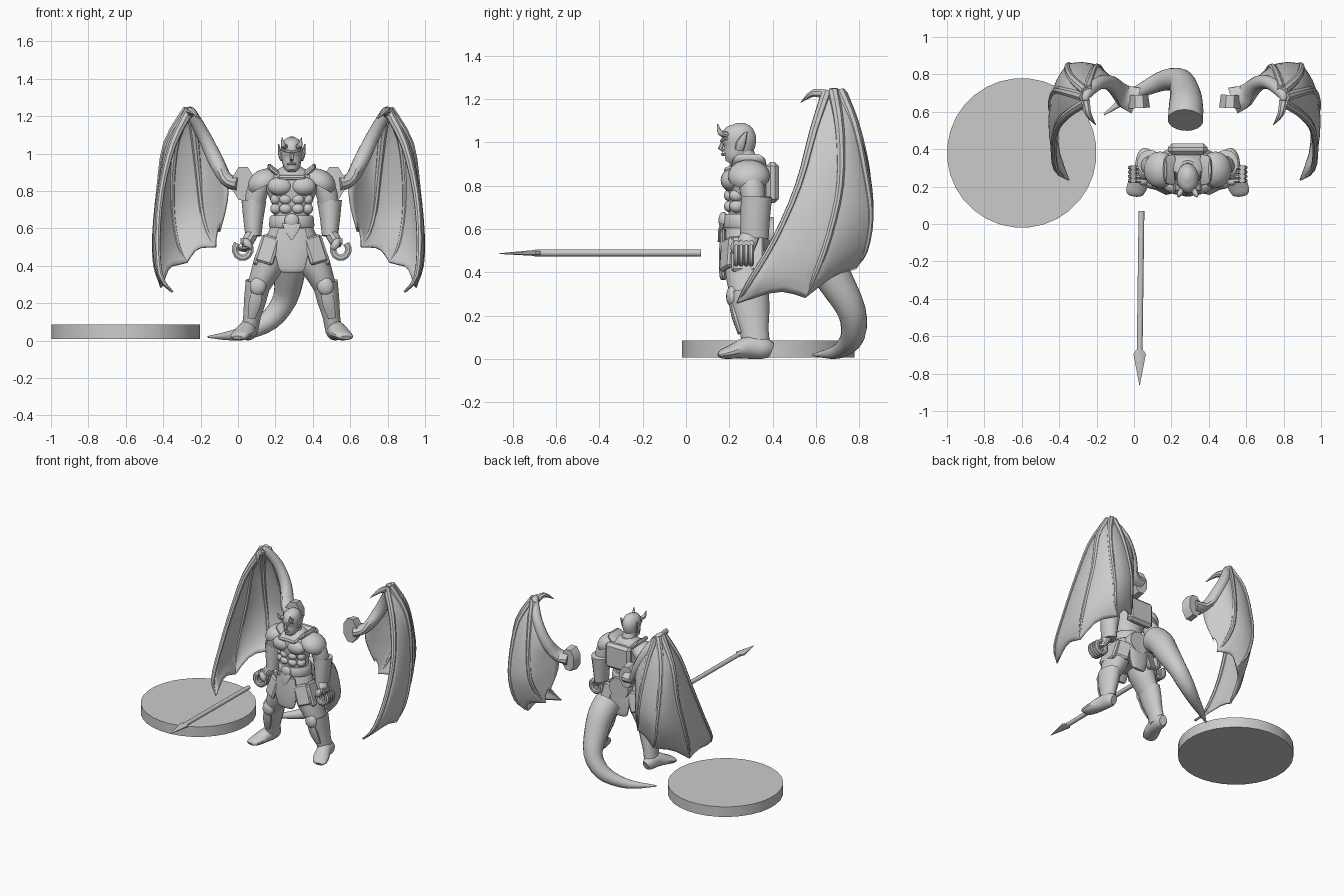
import bpy, bmesh, math
from mathutils import Vector, Matrix

BODY, WING = 0.287, 0.27          # mirror planes of the figure and of the wing pair


def finish(name, bm):
    bmesh.ops.recalc_face_normals(bm, faces=bm.faces)
    me = bpy.data.meshes.new(name)
    bm.to_mesh(me)
    bm.free()
    ob = bpy.data.objects.new(name, me)
    bpy.context.collection.objects.link(ob)
    return ob


def spline(pts, steps):
    """Catmull-Rom through tuples of any length."""
    if steps < 2:
        return [tuple(p) for p in pts]
    out = []
    for i in range(len(pts) - 1):
        p0, p1, p2, p3 = pts[max(i - 1, 0)], pts[i], pts[i + 1], pts[min(i + 2, len(pts) - 1)]
        for k in range(steps):
            t = k / steps
            out.append(tuple(0.5 * (2 * b + (c - a) * t + (2 * a - 5 * b + 4 * c - d) * t * t
                       + (3 * b - a - 3 * c + d) * t ** 3) for a, b, c, d in zip(p0, p1, p2, p3)))
    return out + [tuple(pts[-1])]


def tube(name, rings, sides=16, ref=(0, 1, 0), steps=3):
    """Elliptical loft; each ring is x, y, z, radius, second radius (optional)."""
    rings = spline([r if len(r) == 5 else (*r, r[3]) for r in rings], steps)
    P = [Vector(r[:3]) for r in rings]
    bm = bmesh.new()
    loops = []
    for i, r in enumerate(rings):
        t = (P[min(i + 1, len(P) - 1)] - P[max(i - 1, 0)]).normalized()
        u = Vector(ref).cross(t).normalized()
        v = t.cross(u)
        loops.append([bm.verts.new(P[i] + u * max(r[3], .001) * math.cos(a) + v * max(r[4], .001) * math.sin(a))
                      for a in (2 * math.pi * (k + .5) / sides for k in range(sides))])
    for A, B in zip(loops, loops[1:]):
        for k in range(sides):
            bm.faces.new((A[k], A[(k + 1) % sides], B[(k + 1) % sides], B[k]))
    bm.faces.new(loops[0])
    bm.faces.new(loops[-1])
    return finish(name, bm)


def ball(name, loc, size, flat=-1.0, rot=(0, 0, 0)):
    bm = bmesh.new()
    bmesh.ops.create_uvsphere(bm, u_segments=18, v_segments=12, radius=1)
    for v in bm.verts:
        v.co.z = max(v.co.z, flat)
    ob = finish(name, bm)
    place(ob, loc, size, rot)
    return ob


def block(name, loc, size, rot=(0, 0, 0), bevel=.01):
    bm = bmesh.new()
    bmesh.ops.create_cube(bm, size=1)
    bm.transform(Matrix.Diagonal((*size, 1)))
    bmesh.ops.bevel(bm, geom=bm.edges[:], offset=bevel, segments=1, affect='EDGES')
    ob = finish(name, bm)
    place(ob, loc, (1, 1, 1), rot)
    return ob


def place(ob, loc, size, rot):
    m = Matrix.Translation(loc)
    for a, ax in zip(rot, 'XYZ'):
        m = m @ Matrix.Rotation(math.radians(a), 4, ax)
    ob.data.transform(m @ Matrix.Diagonal((*size, 1)))


def mirror(ob, cx):
    """Add the opposite copy of a right-hand part."""
    me = ob.data.copy()
    me.transform(Matrix.Translation((2 * cx, 0, 0)) @ Matrix.Diagonal((-1, 1, 1, 1)))
    me.flip_normals()
    twin = bpy.data.objects.new(ob.name + "_left", me)
    bpy.context.collection.objects.link(twin)
    for m in ob.modifiers:
        t = twin.modifiers.new(m.name, m.type)
        t.thickness, t.offset = m.thickness, m.offset
    ob.name += "_right"


def sym(ob):
    mirror(ob, BODY)


C = BODY
# base disc
tube("base_disc", [(-.6, .38, .008, .4), (-.6, .38, .085, .4)], 32, steps=1)
# spear
tube("spear_shaft", [(.04, .07, .49, .016), (.03, -.70, .49, .016)], 12, (0, 0, 1), 1)
tube("spear_head", [(.03, -.67, .49, .017, .016), (.03, -.695, .49, .036, .015), (.03, -.86, .487, .002, .002)],
     8, (0, 0, 1), 1)
# tail
tube("tail", [(.275, .555, .53, .095), (.278, .625, .47, .092), (.275, .69, .36, .083), (.25, .765, .22, .066),
              (.17, .77, .11, .056), (.06, .725, .05, .040), (-.04, .67, .027, .026), (-.16, .585, .02, .005)],
     20, (.6, -.8, 0))

# torso, neck and head
tube("torso", [(C, .28, .56, .115, .09), (C, .28, .65, .098, .085), (C, .28, .72, .103, .088),
               (C, .28, .80, .135, .10), (C, .285, .86, .14, .10), (C, .29, .905, .09, .075), (C, .29, .93, .05, .05)], 24)
tube("neck", [(C, .29, .88, .052), (C, .265, .97, .043)])
tube("head", [(C, .20, .905, .02, .02), (C, .215, .93, .043, .045), (C, .24, .975, .054, .074),
              (C, .245, 1.03, .058, .08), (C, .25, 1.07, .043, .058), (C, .25, 1.09, .012, .015)], 20)
tube("nose", [(C, .175, 1.01, .008), (C, .158, .972, .012), (C, .175, .962, .008)], 6, steps=1)
tube("brow", [(C - .045, .19, 1.02, .008), (C, .167, 1.008, .01), (C + .045, .19, 1.02, .008)], 8, (0, 0, 1))
tube("mouth", [(C - .022, .18, .945, .005), (C, .17, .945, .008), (C + .022, .18, .945, .005)], 8, (0, 0, 1))
sym(tube("horn", [(C + .03, .19, 1.035, .016), (C + .045, .158, 1.045, .013), (C + .052, .145, 1.085, .002)], 10, (1, 0, 0)))
sym(tube("ear", [(C + .05, .245, .965, .012, .02), (C + .062, .255, 1.0, .012, .022), (C + .07, .28, 1.05, .003, .004)], 10))

# chest armour
sym(ball("chest_muscle", (C + .062, .205, .825), (.068, .045, .05)))
for i, z in enumerate((.755, .705)):
    sym(ball(f"abdomen_plate_{i}", (C + .033, .2, z), (.034, .025, .027)))
    sym(ball(f"side_rib_{i}", (C + .085, .235, z), (.03, .035, .03)))
block("collar_plate", (C, .20, .875), (.15, .05, .03), (20, 0, 0))
block("back_plate", (C, .40, .815), (.21, .06, .19), bevel=.02)
tube("tail_socket", [(C, .33, .575, .09), (C, .405, .575, .08)], 20, (0, 0, 1), 1)

# belt and buckle
tube("belt", [(C, .28, .605, .118, .105), (C, .28, .615, .123, .11), (C, .28, .66, .118, .105), (C, .28, .67, .11, .098)],
     24, steps=1)
ball("belt_buckle", (C, .172, .64), (.04, .022, .04))
tube("buckle_tongue", [(C, .168, .625, .055, .012), (C, .16, .59, .04, .014), (C, .15, .54, .004, .004)], 8, steps=1)

# skirt armour
tube("hip_armour", [(C, .28, .62, .11, .095), (C, .28, .54, .14, .11), (C, .28, .46, .155, .105), (C, .28, .43, .13, .09)], 24)
for n, y, k in (("front_flap", .172, 1), ("back_flap", .385, .9)):
    tube(n, [(C, y, .60, .075 * k, .014), (C, y, .5, .095 * k, .02), (C, y, .41, .078 * k, .02),
             (C, y, .375, .065 * k, .016), (C, y, .365, .05 * k, .01)], 12, steps=2)
sym(block("front_tasset", (C + .125, .19, .485), (.10, .03, .15), (-4, -18, 24)))
sym(block("side_tasset", (C + .168, .285, .485), (.03, .15, .17), (0, -18, 0)))
sym(block("rear_tasset", (C + .115, .365, .49), (.10, .03, .15), (4, -18, -22)))

# shoulders and arms
sym(ball("shoulder_pad", (C + .148, .29, .845), (.092, .098, .07), -.25, (0, 28, 0)))
sym(tube("shoulder_pad_ridge", [(C + .075, .29, .89, .02, .085), (C + .115, .29, .925, .016, .075),
                                (C + .118, .29, .945, .006, .05)], 12))
sym(tube("upper_arm", [(C + .14, .29, .87, .05), (C + .175, .30, .82, .058), (C + .195, .31, .75, .056),
                       (C + .20, .315, .68, .045)]))
sym(tube("bracer", [(C + .202, .325, .75, .055, .06), (C + .202, .325, .748, .068, .072), (C + .205, .32, .66, .056, .068),
                    (C + .205, .315, .56, .044, .066), (C + .205, .315, .558, .03, .05)], 14, steps=1))
sym(tube("wrist", [(C + .205, .30, .58, .032, .045), (C + .235, .28, .53, .034, .045), (C + .245, .275, .5, .02, .04)], 12))
for i in range(4):                  # curled fingers around the grip hole
    y = .232 + .023 * i
    ring = [(C + .262 + .041 * math.cos(a), y, .488 + .045 * math.sin(a), .019, .014)
            for a in (math.radians(75 + 30 * k) for k in range(12))]
    sym(tube(f"finger_{i}", ring, 8, steps=1))
sym(ball("thumb", (C + .235, .225, .515), (.022, .02, .035), rot=(0, 30, 0)))

# legs
sym(tube("thigh", [(C + .075, .28, .53, .07, .09), (C + .115, .28, .43, .085, .10), (C + .155, .285, .34, .07, .092),
                   (C + .185, .295, .27, .058, .08)], 18))
sym(tube("boot", [(C + .178, .29, .315, .06, .085), (C + .178, .29, .313, .07, .093), (C + .195, .30, .22, .061, .086),
                  (C + .212, .315, .13, .048, .066), (C + .225, .325, .05, .045, .064)], 14, steps=1))
sym(ball("knee_guard", (C + .18, .215, .29), (.045, .03, .05), rot=(0, -8, 0)))
sym(tube("shin_plate", [(C + .182, .212, .27, .03, .016), (C + .197, .225, .2, .035, .016), (C + .215, .25, .12, .022, .012)], 8))
sym(tube("foot", [(C + .222, .392, .04, .028, .036), (C + .228, .36, .05, .045, .049), (C + .238, .29, .054, .05, .053),
                  (C + .262, .22, .036, .056, .035), (C + .285, .17, .023, .048, .022), (C + .29, .152, .016, .028, .011)],
         14, (0, 0, 1)))

# wings: bony fingers from the wrist, leading edge first
fingers = [
    [(.80, .65, 1.23), (.89, .59, 1.05), (.95, .52, .80), (.97, .41, .55), (.955, .29, .35), (.89, .235, .26)],
    [(.81, .68, 1.235), (.92, .71, 1.05), (.96, .71, .80), (.983, .66, .57), (.98, .60, .40), (.95, .55, .285)],
    [(.80, .71, 1.235), (.87, .775, 1.08), (.895, .825, .85), (.89, .85, .66), (.86, .825, .50), (.81, .78, .42)],
    [(.79, .72, 1.225), (.77, .78, 1.08), (.75, .83, .88), (.73, .84, .70), (.70, .80, .58), (.66, .75, .50)],
    [(.78, .70, 1.21), (.72, .765, 1.10), (.66, .765, .97), (.605, .69, .87), (.60, .69, .75), (.64, .74, .58)],
]
ROWS, COLS = 20, 5
curves = [[Vector(p) for p in spline(f, 12)] for f in fingers]


def at(curve, t):
    x = t * (len(curve) - 1)
    i = min(int(x), len(curve) - 2)
    return curve[i].lerp(curve[i + 1], x - i)


bm = bmesh.new()
cols = []
for j in range((len(curves) - 1) * COLS + 1):
    g = min(j // COLS, len(curves) - 2)
    f = j / COLS - g
    sag = math.sin(math.pi * f)
    col = []
    for r in range(ROWS + 1):
        t = r / ROWS * (1 - .10 * sag)          # scalloped lower edge
        p = at(curves[g], t).lerp(at(curves[g + 1], t), f)
        out = Vector((p.x - .76, p.y - .5, 0)).normalized()
        col.append(bm.verts.new(p + out * .014 * sag * math.sin(math.pi * t)))
    cols.append(col)
for A, B in zip(cols, cols[1:]):
    for r in range(ROWS):
        bm.faces.new((A[r], B[r], B[r + 1], A[r + 1]))
skin = finish("wing_membrane", bm)
s = skin.modifiers.new("thickness", 'SOLIDIFY')
s.thickness, s.offset = .014, 0
mirror(skin, WING)
for i, f in enumerate(fingers[:4]):
    rad = (.026, .022, .018, .016, .014, .003)
    mirror(tube(f"wing_finger_{i}", [(*p, q) for p, q in zip(f, rad)], 8, (.5, .8, .1)), WING)
mirror(tube("wing_arm", [(.53, .66, .84, .045, .075), (.60, .69, .86, .035, .06), (.66, .75, .965, .042),
                         (.725, .755, 1.10, .036), (.79, .70, 1.215, .03), (.80, .66, 1.235, .015)], 12, (0, 1, .1)), WING)
mirror(tube("wing_mount", [(.512, .62, .84, .062, .095), (.515, .69, .84, .055, .085)], 8, (0, 0, 1), 1), WING)
mirror(tube("wing_claw", [(.80, .66, 1.215, .026), (.785, .59, 1.228, .018), (.745, .53, 1.185, .002)], 8, (1, 0, 0)), WING)

# smooth shading with sharp edges kept
for ob in bpy.context.scene.objects:
    ob.select_set(True)
    bpy.context.view_layer.objects.active = ob
bpy.ops.object.shade_smooth_by_angle(angle=math.radians(35))
